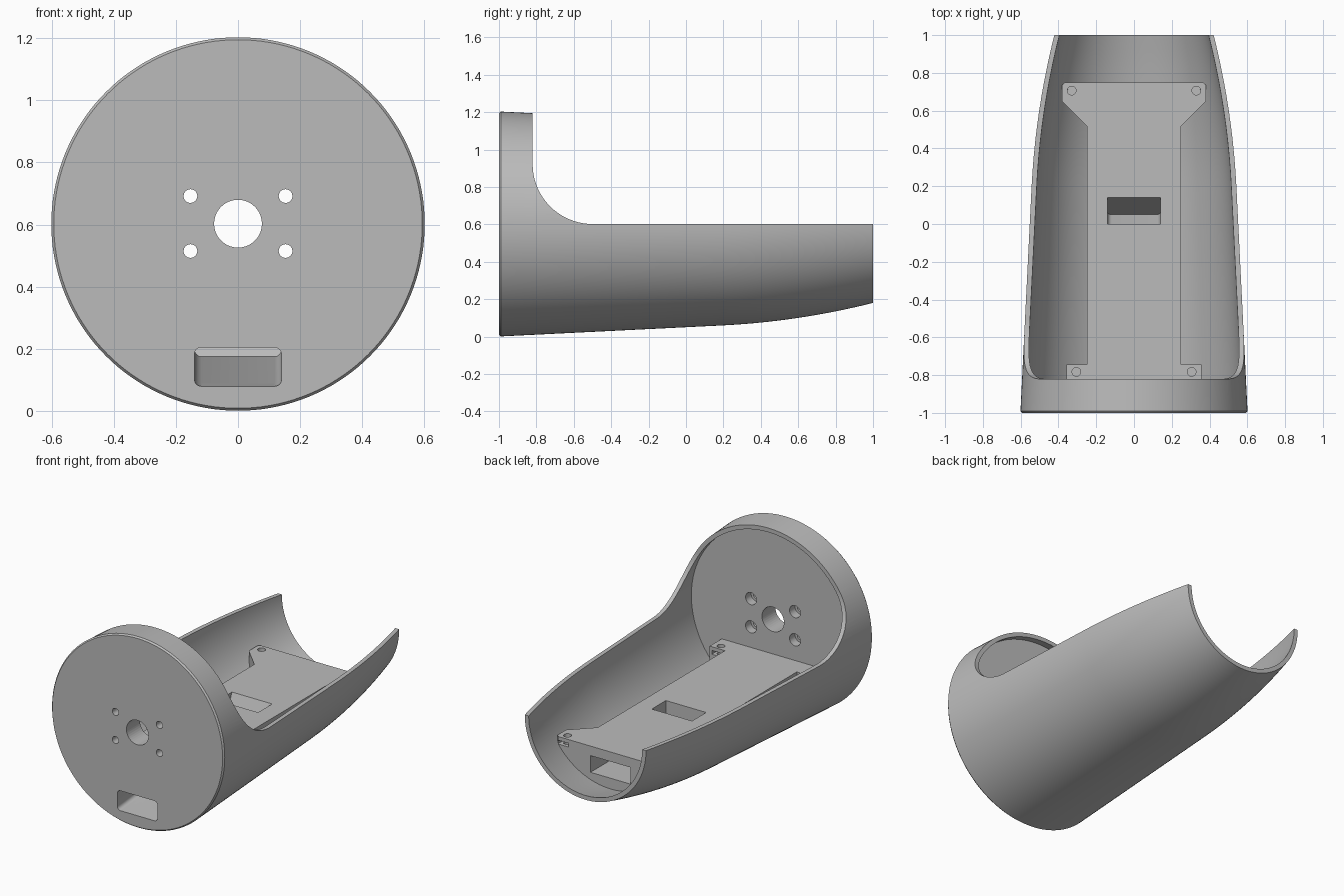
import bpy, bmesh, math
from mathutils import Vector, Matrix

cube = bpy.data.objects.get("Cube")
if cube:
    bpy.data.objects.remove(cube, do_unlink=True)

AXIS_Z = 0.602      # height of the shell's centre line
WALL = 0.027        # shell thickness
PLATE_Y = -0.865    # inner face of the front disc
DECK_Z = 0.385      # top of the mounting deck

grey = bpy.data.materials.new("plain_grey")
grey.use_nodes = True
COLOR = (0.5, 0.5, 0.5, 1)
grey.diffuse_color = COLOR
grey.node_tree.nodes["Principled BSDF"].inputs["Base Color"].default_value = COLOR


def finish(bm, name):
    bmesh.ops.recalc_face_normals(bm, faces=bm.faces)
    mesh = bpy.data.meshes.new(name)
    bm.to_mesh(mesh)
    bm.free()
    mesh.materials.append(grey)
    obj = bpy.data.objects.new(name, mesh)
    bpy.context.collection.objects.link(obj)
    return obj


def lathe(name, profile):
    """Revolve (y, radius) points around the shell's centre line."""
    bm = bmesh.new()
    verts = [bm.verts.new((0, y, AXIS_Z + r)) for y, r in profile]
    edges = [bm.edges.new(pair) for pair in zip(verts, verts[1:])]
    bmesh.ops.spin(bm, geom=verts + edges, cent=(0, 0, AXIS_Z), axis=(0, 1, 0),
                   angle=math.tau, steps=144)
    bmesh.ops.remove_doubles(bm, verts=bm.verts, dist=1e-5)
    return finish(bm, name)


def prism(name, outline, axis, lo, hi, round_long=0):
    """Extrude a (y, z) outline along x, or an (x, y) outline along z."""
    bm = bmesh.new()
    place = (lambda a, b: (lo, a, b)) if axis == "x" else (lambda a, b: (a, b, lo))
    step = Vector((hi - lo, 0, 0)) if axis == "x" else Vector((0, 0, hi - lo))
    face = bm.faces.new([bm.verts.new(place(a, b)) for a, b in outline])
    new = bmesh.ops.extrude_face_region(bm, geom=[face])["geom"]
    bmesh.ops.translate(bm, vec=step, verts=[v for v in new if isinstance(v, bmesh.types.BMVert)])
    if round_long:
        long_edges = [e for e in bm.edges
                      if abs(e.verts[0].co.y - e.verts[1].co.y) > 0.5]
        bmesh.ops.bevel(bm, geom=long_edges, offset=round_long, segments=5,
                        profile=0.5, affect="EDGES")
    return finish(bm, name)


def box(name, x, y, z):
    return prism(name, [(x[0], y[0]), (x[1], y[0]), (x[1], y[1]), (x[0], y[1])], "z", *z)


def rod(name, radius, start, end):
    start, end = Vector(start), Vector(end)
    turn = (end - start).to_track_quat("Z", "Y").to_matrix().to_4x4()
    bm = bmesh.new()
    bmesh.ops.create_cone(bm, cap_ends=True, segments=40, radius1=radius, radius2=radius,
                          depth=(end - start).length,
                          matrix=Matrix.Translation((start + end) / 2) @ turn)
    return finish(bm, name)


def combine(target, tool, operation="DIFFERENCE", keep=False):
    mod = target.modifiers.new("cut", "BOOLEAN")
    mod.object, mod.operation, mod.solver = tool, operation, "EXACT"
    graph = bpy.context.evaluated_depsgraph_get()
    mesh = bpy.data.meshes.new_from_object(target.evaluated_get(graph))
    target.modifiers.remove(mod)
    target.data = mesh
    if not keep:
        bpy.data.objects.remove(tool, do_unlink=True)


def radius_at(y):
    """Outer radius: gentle cone that curves in towards the back."""
    t = max(0, y - 0.2)
    return 0.542 + (0.2 - y) * 0.05 - 0.125 * t * t


# Shell: front disc and tapered wall turned as one piece
stations = [0.2 + 0.08 * i for i in range(11)]
outer = [(-1, 0), (-1, 0.593), (-0.99, 0.601)] + [(y, radius_at(y)) for y in stations]
inner = [(y, radius_at(y) - WALL) for y in reversed(stations)]
inner += [(PLATE_Y, radius_at(PLATE_Y) - WALL), (PLATE_Y, 0)]
shell = lathe("shell", outer + inner)

# Open upper side with a rounded step behind the disc
CUT_Z, STEP_Y, STEP_R = 0.602, -0.82, 0.32
arc = [(STEP_Y + STEP_R * (1 - math.cos(a)), CUT_Z + STEP_R * (1 - math.sin(a)))
       for a in (math.pi / 2 * i / 20 for i in range(21))]
opening = [(STEP_Y, 1.4)] + arc + [(1.2, CUT_Z), (1.2, 1.4)]
combine(shell, prism("opening_cutter", opening, "x", -0.8, 0.8))

# Centre bore and four counterbored screw holes in the disc
combine(shell, rod("bore_cutter", 0.077, (0, -1.1, 0.603), (0, -0.7, 0.603)))
for x in (-0.153, 0.153):
    for z in (0.515, 0.692):
        combine(shell, rod("screw_cutter", 0.022, (x, -1.1, z), (x, -0.7, z)))
        combine(shell, rod("head_cutter", 0.038, (x, -0.92, z), (x, -0.7, z)))

# Mounting deck: solid block with flared back ears, fitted to the shell
half = [(0.25, -0.9), (0.25, 0.52), (0.38, 0.65), (0.38, 0.735), (0.365, 0.75)]
outline = half + [(-x, y) for x, y in reversed(half)]
deck = prism("mounting_deck", outline, "z", 0, DECK_Z)
for s in (-1, 1):
    xs = sorted((s * 0.2, s * 0.357))
    combine(deck, box("pad", xs, (-0.895, -0.745), (DECK_Z - 0.1, DECK_Z)), "UNION")
filler = [(-0.95, 0), (-0.95, radius_at(-0.95) - 0.015)]
filler += [(y, radius_at(y) - 0.015) for y in stations] + [(1, 0)]
combine(deck, lathe("filler", filler), "INTERSECT")

# Screw holes and nut slots in the ears and pads
for s in (-1, 1):
    for x, y, edge in ((0.33, 0.706, 0.75), (0.305, -0.783, -0.745)):
        combine(deck, rod("hole_cutter", 0.023, (s * x, y, 0.31), (s * x, y, 0.5)))
        xs = (s * x - 0.037, s * x + 0.037)
        combine(deck, box("nut_cutter", xs, (edge - 0.08, edge + 0.05), (0.338, 0.362)))

# Cable duct from the disc up through the deck
duct = [(-1.05, 0.075), (0.05, 0.175), (0.14, DECK_Z), (0.163, 0.44),
        (0, 0.44), (0, 0.3), (-1.05, 0.2)]
duct_cutter = prism("duct_cutter", duct, "x", -0.14, 0.14, round_long=0.022)
combine(shell, duct_cutter, keep=True)
combine(deck, duct_cutter)

# Socket in the back face of the deck
combine(deck, box("socket_cutter", (-0.14, 0.14), (0.22, 0.85), (0.22, 0.325)))

# Smooth shading with sharp edges kept
bpy.ops.object.select_all(action="DESELECT")
for obj in (shell, deck):
    obj.select_set(True)
    bpy.context.view_layer.objects.active = obj
bpy.ops.object.shade_smooth_by_angle(angle=math.radians(30))
